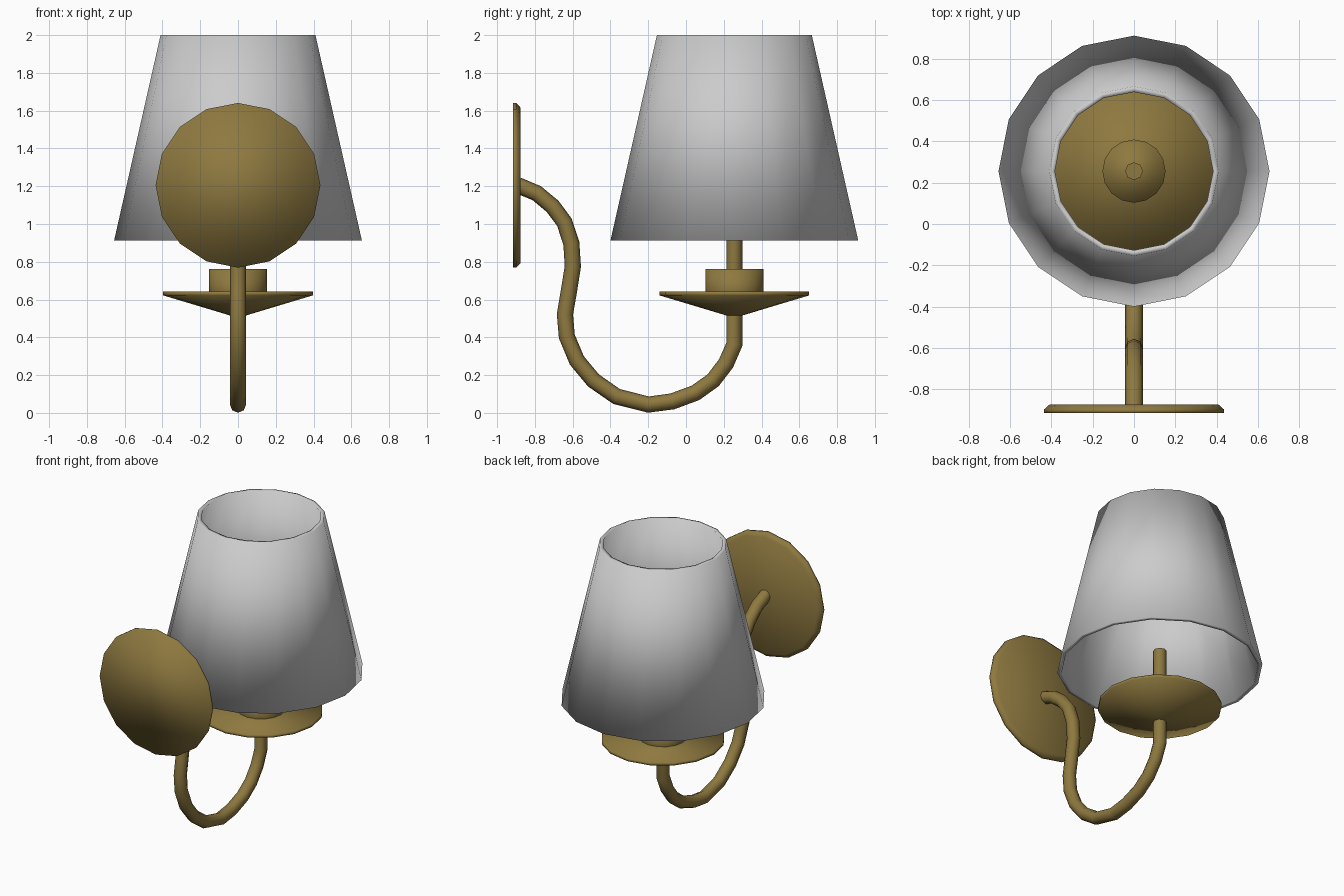
import bpy, math
from mathutils import Matrix

if "Cube" in bpy.data.objects:
    bpy.data.objects.remove(bpy.data.objects["Cube"])

SIDES = 16
CY = 0.256  # y of the lamp axis

brass = bpy.data.materials.new("brass")
brass.diffuse_color = (0.27, 0.19, 0.05, 1)
brass.use_nodes = True
brass.node_tree.nodes["Principled BSDF"].inputs["Base Color"].default_value = brass.diffuse_color


def lathe(name, profile, matrix, closed=False, mat=None):
    """Spin (radius, height) points about the local z axis."""
    verts, faces = [], []
    for r, z in profile:
        for i in range(SIDES):
            a = 2 * math.pi * i / SIDES
            verts.append((r * math.cos(a), r * math.sin(a), z))
    n = len(profile)
    for k in range(n if closed else n - 1):
        lo, hi = k * SIDES, (k + 1) % n * SIDES
        for i in range(SIDES):
            j = (i + 1) % SIDES
            faces.append((lo + i, lo + j, hi + j, hi + i))
    if not closed:
        faces.append(tuple(reversed(range(SIDES))))
        faces.append(tuple(range((n - 1) * SIDES, n * SIDES)))
    mesh = bpy.data.meshes.new(name)
    mesh.from_pydata(verts, [], faces)
    mesh.transform(matrix)
    mesh.shade_smooth()
    if mat:
        mesh.materials.append(mat)
    obj = bpy.data.objects.new(name, mesh)
    bpy.context.collection.objects.link(obj)
    return obj


axis = Matrix.Translation((0, CY, 0))

# Open tapered shade with a thin wall
lathe("shade", [(0.656, 0.912), (0.41, 2.0), (0.383, 2.0), (0.628, 0.912)], axis, closed=True)

# Drip dish and candle cup
lathe("dish", [(0.04, 0.515), (0.396, 0.622), (0.396, 0.642)], axis, mat=brass)
lathe("cup", [(0.153, 0.55), (0.153, 0.762)], axis, mat=brass)

# Round wall plate, bevelled toward the lamp
plate_matrix = Matrix.Translation((0, -0.915, 1.205)) @ Matrix.Rotation(-math.pi / 2, 4, 'X')
lathe("wall_plate", [(0.436, 0), (0.436, 0.017), (0.41, 0.04)], plate_matrix, mat=brass)

# Curved arm running from the plate up into the shade
path = [(-0.89, 1.205), (-0.79, 1.163), (-0.707, 1.094), (-0.644, 1.01), (-0.607, 0.898),
        (-0.599, 0.776), (-0.62, 0.644), (-0.641, 0.522), (-0.631, 0.405), (-0.578, 0.278),
        (-0.49, 0.172), (-0.368, 0.087), (-0.199, 0.044), (-0.072, 0.061), (0.05, 0.106),
        (0.143, 0.172), (0.212, 0.262), (CY, 0.363), (CY, 1.04)]
curve = bpy.data.curves.new("arm", 'CURVE')
curve.dimensions = '3D'
curve.bevel_depth = 0.043
curve.bevel_resolution = 2
curve.use_fill_caps = True
spline = curve.splines.new('POLY')
spline.points.add(len(path) - 1)
for p, (y, z) in zip(spline.points, path):
    p.co = (0, y, z, 1)
spline.use_smooth = True
curve.materials.append(brass)
arm = bpy.data.objects.new("arm", curve)
bpy.context.collection.objects.link(arm)
